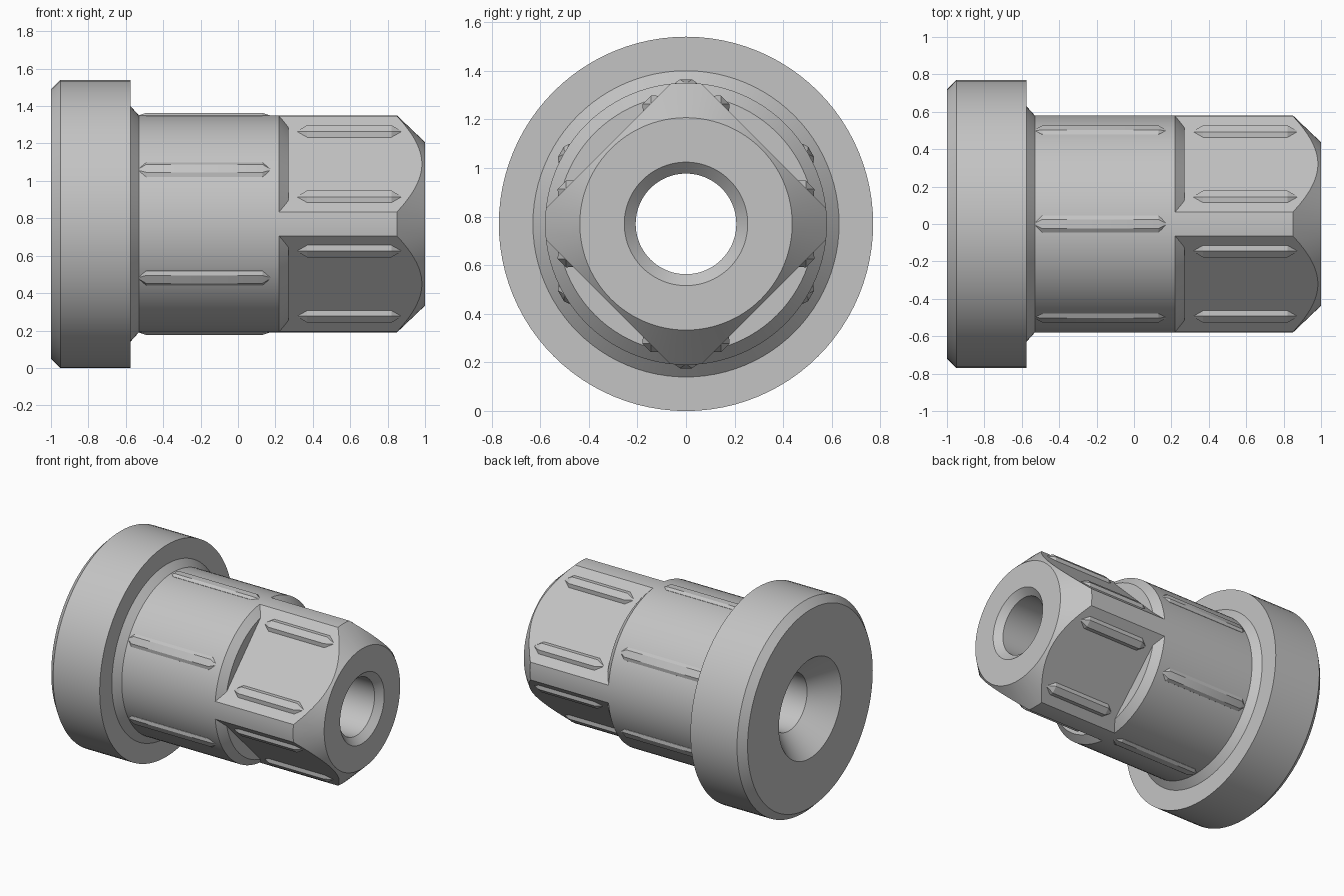
import bpy, bmesh, math
from mathutils import Matrix, Vector

if "Cube" in bpy.data.objects:
    bpy.data.objects.remove(bpy.data.objects["Cube"])

AXIS_Z = 0.77    # height of the turning axis
RADIUS = 0.58    # barrel radius
BORE = 0.207
FLAT = 0.453     # distance of the wrench flats from the axis
SEGMENTS = 96

grey = bpy.data.materials.new("satin grey")
grey.use_nodes = True
colour = (0.55, 0.55, 0.55, 1)
grey.diffuse_color = colour
grey.node_tree.nodes["Principled BSDF"].inputs["Base Color"].default_value = colour


def finish(name, bm):
    """Turn a bmesh into a shaded object sitting on the turning axis."""
    bmesh.ops.recalc_face_normals(bm, faces=bm.faces)
    mesh = bpy.data.meshes.new(name)
    bm.to_mesh(mesh)
    bm.free()
    mesh.materials.append(grey)
    obj = bpy.data.objects.new(name, mesh)
    obj.location.z = AXIS_Z
    bpy.context.collection.objects.link(obj)
    bpy.ops.object.select_all(action='DESELECT')
    obj.select_set(True)
    bpy.context.view_layer.objects.active = obj
    bpy.ops.object.shade_smooth_by_angle(angle=math.radians(20))
    return obj


def lathe(profile):
    """Revolve a closed (x, radius) profile around the x axis."""
    bm = bmesh.new()
    verts = [bm.verts.new((x, 0, r)) for x, r in profile]
    edges = [bm.edges.new((v, verts[i - 1])) for i, v in enumerate(verts)]
    bmesh.ops.spin(bm, geom=verts + edges, cent=(0, 0, 0), axis=(1, 0, 0),
                   angle=math.tau, steps=SEGMENTS, use_duplicate=False)
    bmesh.ops.remove_doubles(bm, verts=bm.verts, dist=1e-4)
    return bm


def add_rib(bm, start, end, half, height, taper, base, angle, side=0):
    """Raised rib along x with a flat top and pointed ends."""
    sink = 0.01
    section = [(-half, -sink), (-half, 0), (-half * 0.55, height),
               (half * 0.55, height), (half, 0), (half, -sink)]
    turn = Matrix.Rotation(angle, 4, 'X')

    def place(x, y, z):
        return bm.verts.new(turn @ Vector((x, y + side, z + base)))

    rings = [[place(x, y, z) for y, z in section]
             for x in (start + taper, end - taper)]
    tips = [place(x, 0, -sink * 0.3) for x in (start, end)]
    for i in range(len(section)):
        bm.faces.new((rings[0][i - 1], rings[0][i], rings[1][i], rings[1][i - 1]))
        for ring, tip in zip(rings, tips):
            bm.faces.new((ring[i - 1], ring[i], tip))


# Flange, shoulder and round barrel with a countersunk bore
barrel = lathe([(-1, 0.36), (-1, 0.72), (-0.95, 0.77), (-0.575, 0.77),
                (-0.575, 0.63), (-0.53, RADIUS), (0.22, RADIUS),
                (0.27, 0.53), (0.27, BORE), (-0.83, BORE)])
finish("flanged_barrel", barrel)

# Tapered head, cut to four diagonal flats
head = lathe([(0.22, RADIUS), (0.85, RADIUS), (1, 0.437), (1, 0.254),
              (0.955, BORE), (0.27, BORE)])
diagonals = [math.radians(45 + 90 * i) for i in range(4)]
for a in diagonals:
    normal = Vector((0, -math.sin(a), math.cos(a)))
    cut = bmesh.ops.bisect_plane(
        head, geom=head.verts[:] + head.edges[:] + head.faces[:],
        plane_co=normal * FLAT, plane_no=normal, clear_outer=True)
    rim = [e for e in cut["geom_cut"] if isinstance(e, bmesh.types.BMEdge)]
    bmesh.ops.contextual_create(head, geom=rim)
finish("square_head", head)

# Six grip ribs around the barrel
ribs = bmesh.new()
for i in range(6):
    add_rib(ribs, -0.54, 0.18, 0.045, 0.014, 0.05, RADIUS, i * math.tau / 6)
finish("barrel_ribs", ribs)

# Two grip ribs on each flat
ribs = bmesh.new()
for a in diagonals:
    for side in (-0.247, 0.247):
        add_rib(ribs, 0.31, 0.88, 0.045, 0.022, 0.06, FLAT, a, side)
finish("flat_ribs", ribs)
